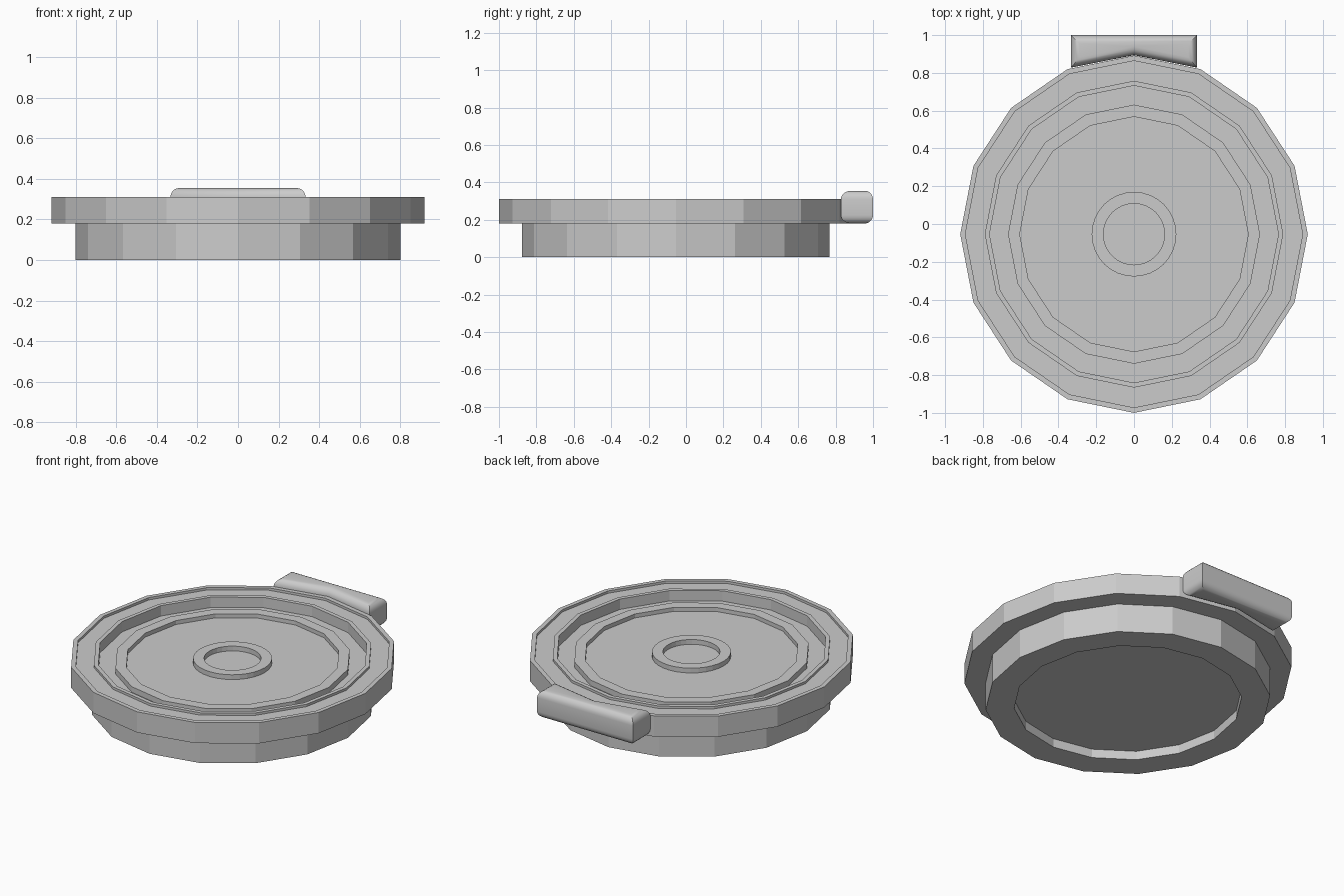
import bpy, bmesh
from math import cos, sin, tau

if "Cube" in bpy.data.objects:
    bpy.data.objects.remove(bpy.data.objects["Cube"])

CY = -0.054  # disc centre in y


def new_object(name, bm):
    bmesh.ops.recalc_face_normals(bm, faces=bm.faces)
    me = bpy.data.meshes.new(name)
    bm.to_mesh(me)
    bm.free()
    ob = bpy.data.objects.new(name, me)
    bpy.context.collection.objects.link(ob)
    return ob


def lathe(name, profile, sides, ystretch=1.0, closed=False):
    """Turn (radius, z) profile; ends are capped unless the profile is closed."""
    bm = bmesh.new()
    rings = [[bm.verts.new((r * cos(tau * i / sides),
                            CY + ystretch * r * sin(tau * i / sides), z))
              for i in range(sides)] for r, z in profile]
    pairs = list(zip(rings, rings[1:]))
    if closed:
        pairs.append((rings[-1], rings[0]))
    else:
        bm.faces.new(rings[0])
        bm.faces.new(rings[-1])
    for a, b in pairs:
        for i in range(sides):
            j = (i + 1) % sides
            bm.faces.new((a[i], a[j], b[j], b[i]))
    return new_object(name, bm)


# stepped disc: recessed foot, wide rim, groove, lip and raised ring
lathe("stepped_dish", [
    (0.64, 0.055), (0.64, 0), (0.80, 0), (0.80, 0.18), (0.92, 0.18),
    (0.92, 0.31), (0.893, 0.31), (0.893, 0.295), (0.79, 0.295), (0.79, 0.31),
    (0.765, 0.31), (0.765, 0.245), (0.667, 0.245), (0.667, 0.28),
    (0.605, 0.28), (0.605, 0.255)], 16, 1.028)

# small raised ring in the middle
lathe("centre_ring", [(0.162, 0.25), (0.224, 0.25), (0.224, 0.285),
                      (0.162, 0.285)], 32, 1.0, True)

# rounded hinge bar following the rim at the back
bm = bmesh.new()
foot = [(-0.333, 0.828), (0, 0.894), (0.333, 0.828), (0.333, 1), (-0.333, 1)]
base = bm.faces.new([bm.verts.new((x, y, 0.18)) for x, y in foot])
top = bmesh.ops.extrude_face_region(bm, geom=[base], use_keep_orig=True)
bmesh.ops.translate(bm, vec=(0, 0, 0.175),
                    verts=[v for v in top["geom"] if isinstance(v, bmesh.types.BMVert)])
bmesh.ops.recalc_face_normals(bm, faces=bm.faces)
level = [e for e in bm.edges if abs(e.verts[0].co.z - e.verts[1].co.z) < 0.01]
bmesh.ops.bevel(bm, geom=level, offset=0.045, segments=5, profile=0.5,
                affect='EDGES', clamp_overlap=True)
bar = new_object("hinge_bar", bm)
bpy.context.view_layer.objects.active = bar
bar.select_set(True)
bpy.ops.object.shade_smooth_by_angle(angle=0.6)
